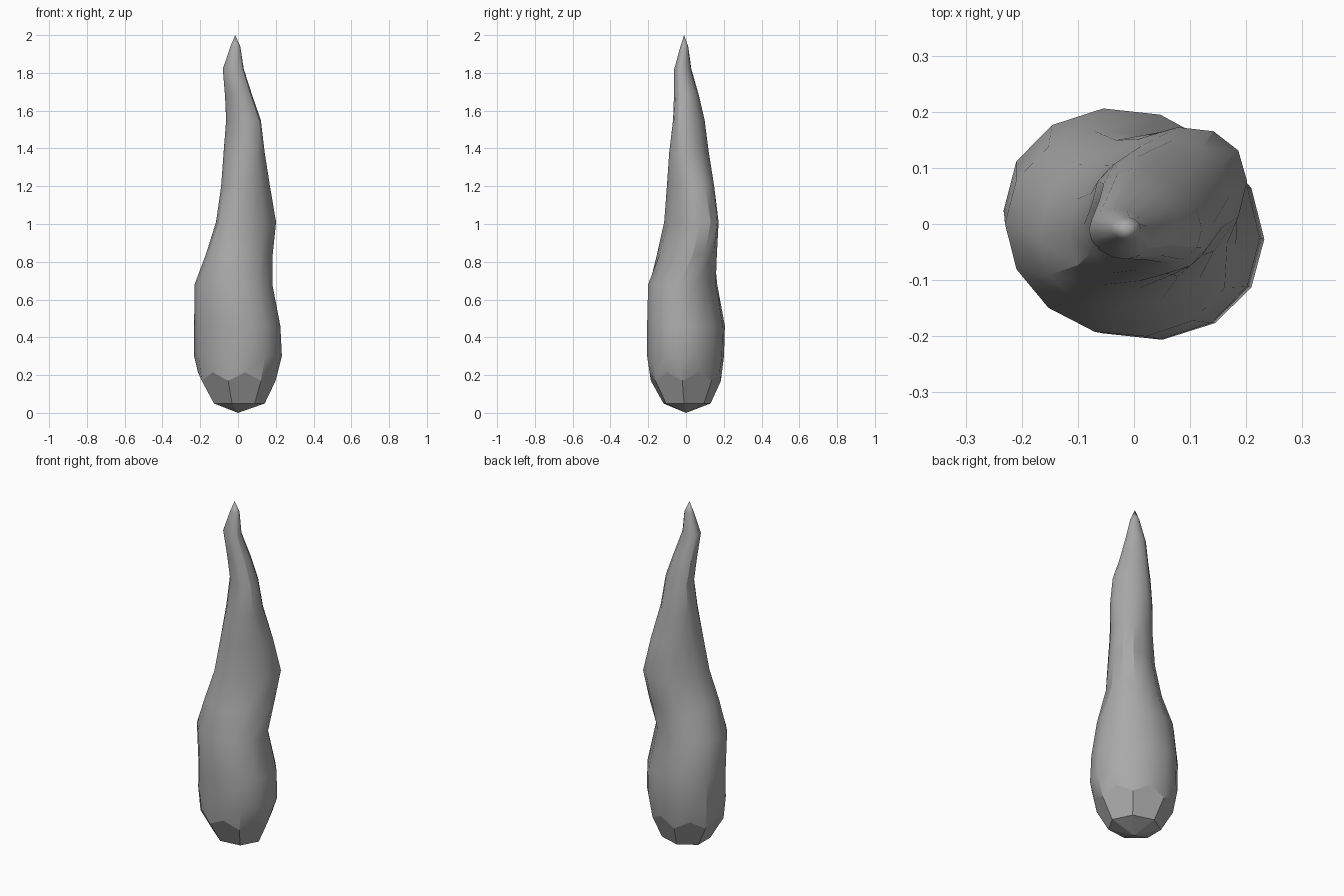
import bpy, bmesh, math

if "Cube" in bpy.data.objects:
    bpy.data.objects.remove(bpy.data.objects["Cube"])

SIDES = 14
# Cross-sections: z, x min, x max, y min, y max, skew toward the diagonal
FOOT = (0.05, -0.14, 0.14, -0.125, 0.13, -0.1)
SECTIONS = [
    (0.17, -0.21, 0.197, -0.193, 0.185, -0.08),
    (0.30, -0.23, 0.23, -0.205, 0.20, -0.12),
    (0.46, -0.23, 0.222, -0.205, 0.205, -0.12),
    (0.68, -0.228, 0.18, -0.20, 0.165, -0.1),
    (0.84, -0.168, 0.182, -0.152, 0.162, 0.2),
    (1.01, -0.115, 0.20, -0.115, 0.172, 0.33),
    (1.20, -0.088, 0.168, -0.10, 0.148, 0.2),
    (1.38, -0.075, 0.14, -0.088, 0.12, -0.15),
    (1.55, -0.062, 0.12, -0.068, 0.098, -0.3),
    (1.68, -0.068, 0.075, -0.063, 0.068, -0.2),
    (1.82, -0.08, 0.03, -0.062, 0.028, -0.15),
    (1.94, -0.04, 0.012, -0.03, 0.012, 0.0),
]


def ring(bm, count, section, zigzag=0.0):
    z, x0, x1, y0, y1, skew = section
    cx, cy, rx, ry = (x0 + x1) / 2, (y0 + y1) / 2, (x1 - x0) / 2, (y1 - y0) / 2
    phase = math.asin(skew)
    verts = []
    for i in range(count):
        t = 2 * math.pi * i / count
        verts.append(bm.verts.new((cx + 1.01 * rx * math.cos(t),
                                   cy + 1.01 * ry * math.sin(t + phase),
                                   z + zigzag * (i % 2))))
    return verts


# Twisting tapered body, lofted through the sections
bm = bmesh.new()
foot = ring(bm, SIDES // 2, FOOT)
rings = [ring(bm, SIDES, s, 0.045 if k == 0 else 0.0) for k, s in enumerate(SECTIONS)]
bottom = bm.verts.new((0.0, 0.0, 0.0))
tip = bm.verts.new((-0.015, -0.01, 2.0))
for i in range(SIDES):
    j = (i + 1) % SIDES
    for a, b in zip(rings, rings[1:]):
        bm.faces.new((a[i], a[j], b[j], b[i]))
    bm.faces.new((tip, rings[-1][i], rings[-1][j]))

# Broad facets of the foot, half as many as the sides
n = len(foot)
first = rings[0]
for i in range(n):
    j = (i + 1) % n
    bm.faces.new((bottom, foot[j], foot[i]))
    bm.faces.new((foot[i], foot[j], first[2 * j], first[2 * i + 1], first[2 * i]))
bmesh.ops.recalc_face_normals(bm, faces=bm.faces)

mesh = bpy.data.meshes.new("tapered_spike")
bm.to_mesh(mesh)
bm.free()
spike = bpy.data.objects.new("tapered_spike", mesh)
bpy.context.collection.objects.link(spike)

# Smooth sides, with flat facets at the foot
bpy.context.view_layer.objects.active = spike
spike.select_set(True)
bpy.ops.object.shade_smooth_by_angle(angle=math.radians(30))
for p in mesh.polygons:
    if p.center.z < 0.18:
        p.use_smooth = False

# Dark grey
grey = bpy.data.materials.new("dark_grey")
grey.diffuse_color = (0.4, 0.4, 0.4, 1.0)
grey.use_nodes = True
grey.node_tree.nodes["Principled BSDF"].inputs["Base Color"].default_value = grey.diffuse_color
mesh.materials.append(grey)
